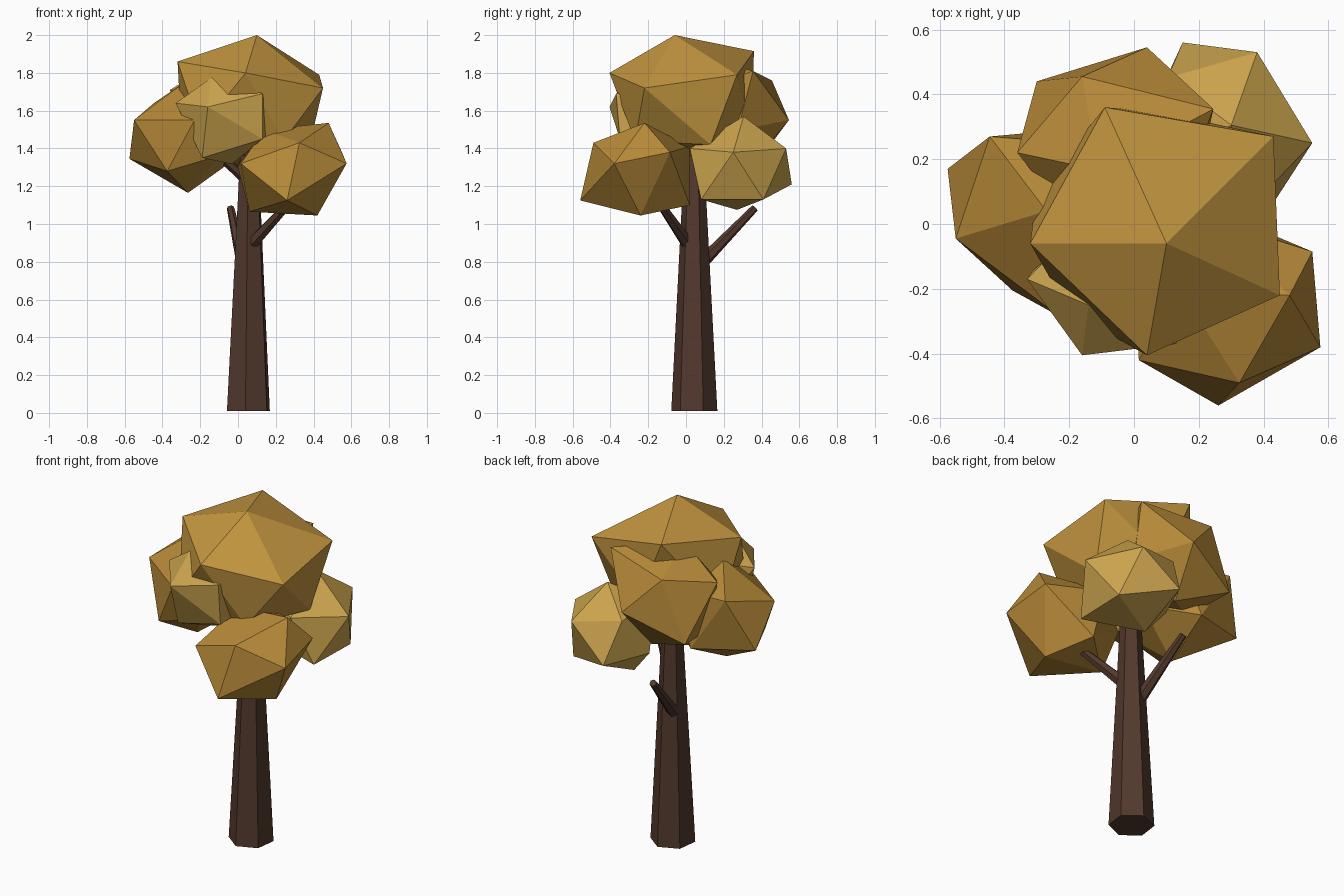
import bpy, bmesh, math
from mathutils import Vector, Matrix

if "Cube" in bpy.data.objects:
    bpy.data.objects.remove(bpy.data.objects["Cube"])


def material(name, rgb):
    m = bpy.data.materials.new(name)
    m.diffuse_color = (*rgb, 1)
    m.use_nodes = True
    m.node_tree.nodes["Principled BSDF"].inputs["Base Color"].default_value = m.diffuse_color
    return m


bark = material("bark", (0.085, 0.04, 0.026))
gold = material("gold_leaves", (0.54, 0.30, 0.05))
amber = material("amber_leaves", (0.47, 0.25, 0.04))
pale = material("pale_leaves", (0.60, 0.37, 0.075))


def add_object(name, bm, mat):
    bmesh.ops.recalc_face_normals(bm, faces=bm.faces)
    mesh = bpy.data.meshes.new(name)
    bm.to_mesh(mesh)
    bm.free()
    mesh.materials.append(mat)
    bpy.context.collection.objects.link(bpy.data.objects.new(name, mesh))


def limb(name, start, end, r1, r2, sides=6, twist=0):
    """Tapered faceted post between two points."""
    start, end = Vector(start), Vector(end)
    axis = end - start
    turn = Matrix.Translation((start + end) / 2)
    turn = turn @ axis.to_track_quat('Z', 'Y').to_matrix().to_4x4() @ Matrix.Rotation(twist, 4, 'Z')
    bm = bmesh.new()
    bmesh.ops.create_cone(bm, cap_ends=True, segments=sides, radius1=r1, radius2=r2,
                          depth=axis.length, matrix=turn)
    add_object(name, bm, mat=bark)


def frame(a, b):
    """Axes with z along a and x leaning towards b."""
    z = a.normalized()
    x = (b - z * b.dot(z)).normalized()
    return Matrix((x, z.cross(x), z)).transposed()


def clump(name, mat, centre, radius, *corners):
    """Icosahedron turned to the first two corners, then pulled onto all of them."""
    centre = Vector(centre)
    corners = [Vector(c) for c in corners]
    bm = bmesh.new()
    bmesh.ops.create_icosphere(bm, subdivisions=1, radius=radius)
    bm.verts.ensure_lookup_table()
    v0 = bm.verts[0]
    v1 = v0.link_edges[0].other_vert(v0)
    turn = frame(corners[0] - centre, corners[1] - centre) @ frame(v0.co, v1.co).transposed()
    bmesh.ops.transform(bm, matrix=Matrix.Translation(centre) @ turn.to_4x4(), verts=bm.verts)
    free = list(bm.verts)
    for c in corners:
        v = min(free, key=lambda v: (v.co - c).length)
        v.co = c
        free.remove(v)
    add_object(name, bm, mat)


# Trunk and branches
limb("trunk", (0.055, 0.044, 0.01), (0.06, 0.043, 1.45), 0.123, 0.048, twist=math.radians(34))
limb("back_branch", (0.03, 0.06, 0.77), (-0.04, 0.365, 1.085), 0.036, 0.02)
limb("front_branch", (0.06, 0.02, 0.88), (0.30, -0.16, 1.14), 0.036, 0.02)
limb("left_branch", (0.05, 0.04, 1.23), (-0.12, 0.0, 1.38), 0.03, 0.02)

# Leaf clumps
clump("top_leaves", gold, (0.06, -0.02, 1.66), 0.39,
      (0.10, -0.06, 2.0), (0.04, -0.405, 1.80), (0.45, -0.22, 1.72), (0.43, 0.27, 1.79),
      (-0.09, 0.36, 1.915), (-0.32, -0.06, 1.86), (0.38, 0.13, 1.42), (0.24, -0.27, 1.44),
      (-0.2, -0.27, 1.5), (-0.3, 0.1, 1.5), (0.06, 0.0, 1.35))
clump("left_leaves", amber, (-0.27, 0.02, 1.46), 0.31,
      (-0.55, -0.045, 1.55), (-0.375, -0.205, 1.28), (-0.575, 0.17, 1.345), (-0.265, 0.0, 1.165),
      (-0.23, -0.285, 1.55), (-0.445, 0.27, 1.64), (-0.27, 0.04, 1.76))
clump("front_leaves", pale, (-0.07, -0.18, 1.56), 0.25,
      (-0.16, -0.405, 1.62), (-0.33, -0.17, 1.64), (-0.19, -0.29, 1.35), (-0.14, -0.25, 1.775),
      (0.13, -0.37, 1.69), (0.13, -0.35, 1.45))
clump("right_front_leaves", amber, (0.28, -0.26, 1.28), 0.31,
      (0.48, -0.22, 1.535), (0.325, -0.49, 1.43), (0.26, -0.56, 1.125), (0.575, -0.38, 1.32),
      (0.55, -0.085, 1.38), (0.42, -0.24, 1.045), (0.015, -0.42, 1.32), (0.06, -0.2, 1.065),
      (0.14, -0.2, 1.5), (0.3, 0.02, 1.1), (0.22, 0.02, 1.41))
clump("right_back_leaves", pale, (0.28, 0.29, 1.32), 0.27,
      (0.30, 0.305, 1.57), (0.38, 0.53, 1.40), (0.15, 0.56, 1.21), (0.55, 0.25, 1.38),
      (0.45, 0.41, 1.13), (0.44, 0.08, 1.13), (0.15, 0.27, 1.075), (0.33, 0.02, 1.4))
clump("back_leaves", amber, (-0.06, 0.25, 1.58), 0.30,
      (-0.16, 0.455, 1.76), (0.04, 0.545, 1.55), (-0.30, 0.44, 1.41), (-0.36, 0.22, 1.71),
      (0.245, 0.355, 1.81))
